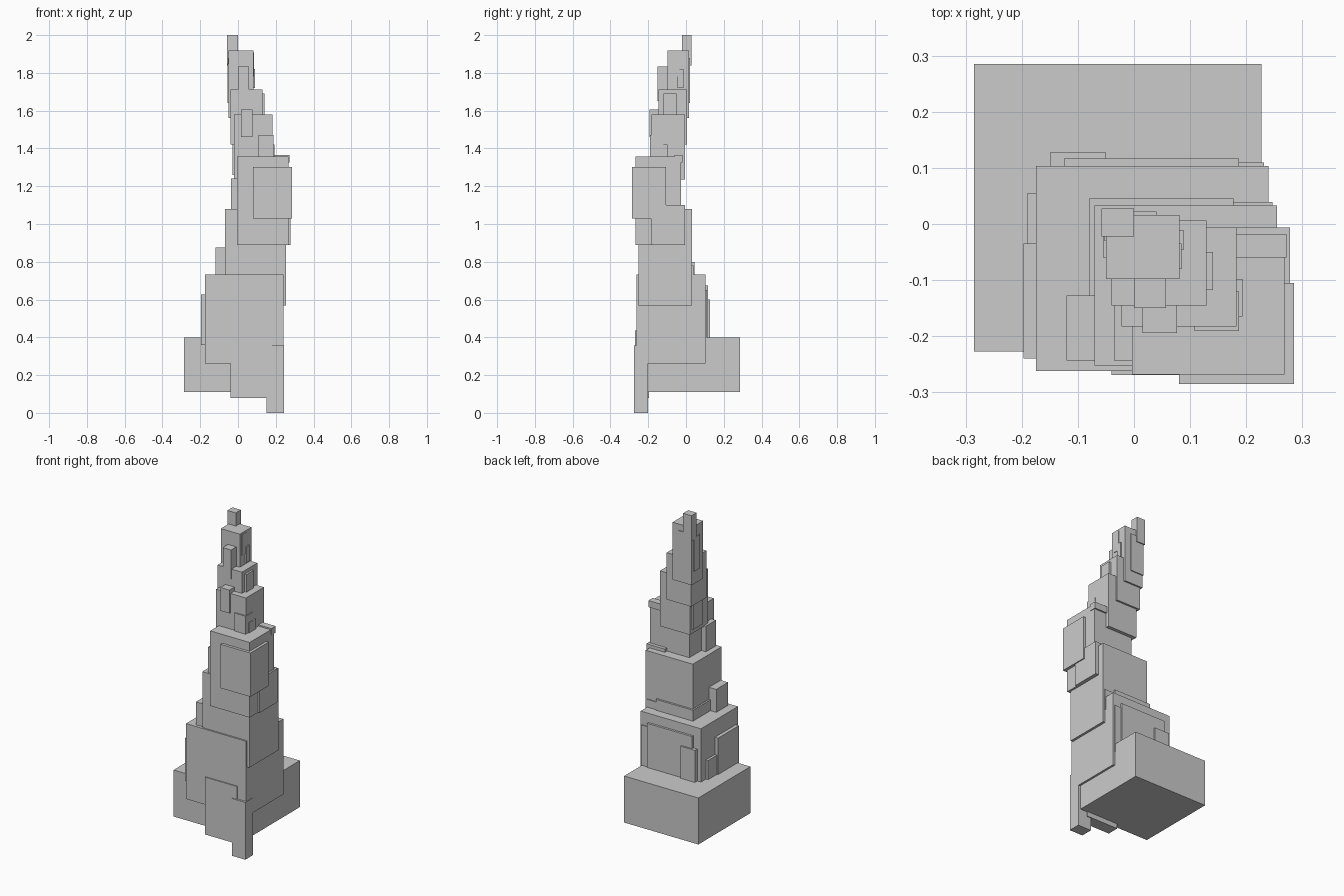
import bpy
import bmesh
from mathutils import Vector


def box(name, x0, x1, y0, y1, z0, z1):
    """Axis-aligned block given by its extents."""
    bm = bmesh.new()
    bmesh.ops.create_cube(bm, size=1)
    size = Vector((x1 - x0, y1 - y0, z1 - z0))
    mid = Vector((x0 + x1, y0 + y1, z0 + z1)) / 2
    for v in bm.verts:
        v.co = Vector(a * b for a, b in zip(v.co, size)) + mid
    mesh = bpy.data.meshes.new(name)
    bm.to_mesh(mesh)
    bm.free()
    bpy.context.collection.objects.link(bpy.data.objects.new(name, mesh))


# Ground level blocks
box("base_block", -.285, .227, -.227, .285, .11, .40)
box("corner_pier", .15, .243, -.275, -.20, 0, .357)
box("front_porch", -.04, .18, -.269, -.195, .08, .437)

# First tier with its side and back panels
box("tier_1", -.175, .24, -.262, .103, .262, .732)
box("tier_1_left_panel", -.197, -.05, -.24, -.035, .36, .627)
box("tier_1_left_small_panel", -.19, -.05, -.05, .055, .35, .52)
box("tier_1_back_trim", .0, .232, 0, .11, .35, .65)
box("tier_1_back_panel", -.125, .187, 0, .117, .35, .675)
box("tier_1_back_small_panel", -.15, -.05, 0, .127, .35, .60)

# Second tier
box("tier_2", -.07, .255, -.252, .033, .568, 1.08)
box("tier_2_left_block", -.12, .0, -.243, -.127, .65, .875)
box("tier_2_back_ledge", -.08, .177, -.13, .045, .65, .80)
box("tier_2_back_trim", -.05, .247, -.1, .039, .65, .78)

# Third tier
box("tier_3", -.004, .268, -.268, -.027, .89, 1.358)
box("tier_3_front_panel", .08, .285, -.285, -.105, 1.03, 1.303)
box("tier_3_right_panel", .15, .278, -.185, -.006, .89, 1.10)
box("tier_3_left_panel", -.036, .1, -.243, -.145, .95, 1.24)
box("tier_3_back_ledge", .09, .272, -.06, -.018, 1.325, 1.366)

# Fourth tier
box("tier_4", -.022, .183, -.183, -.006, 1.235, 1.58)
box("tier_4_left_panel", -.029, .05, -.12, -.03, 1.26, 1.42)
box("tier_4_corner_block", .108, .187, -.191, -.12, 1.25, 1.47)
box("tier_4_right_block", .12, .193, -.165, -.098, 1.25, 1.42)
box("tier_4_front_block", .015, .077, -.194, -.145, 1.46, 1.605)

# Fifth tier
box("tier_5", -.04, .129, -.145, .006, 1.42, 1.712)
box("tier_5_right_block", .08, .141, -.118, -.05, 1.5, 1.69)
box("tier_5_front_block", 0, .057, -.15, -.09, 1.65, 1.833)

# Sixth tier and spire
box("tier_6", -.05, .081, -.098, .016, 1.56, 1.918)
box("tier_6_right_panel", .04, .085, -.08, -.035, 1.78, 1.908)
box("tier_6_right_low_panel", .04, .089, -.045, -.012, 1.72, 1.82)
box("tier_6_left_panel", -.055, .0, -.06, .0, 1.64, 1.85)
box("tier_6_back_panel", -.053, .04, -.03, .022, 1.64, 1.88)
box("spire", -.058, 0, -.022, .028, 1.84, 2.0)
